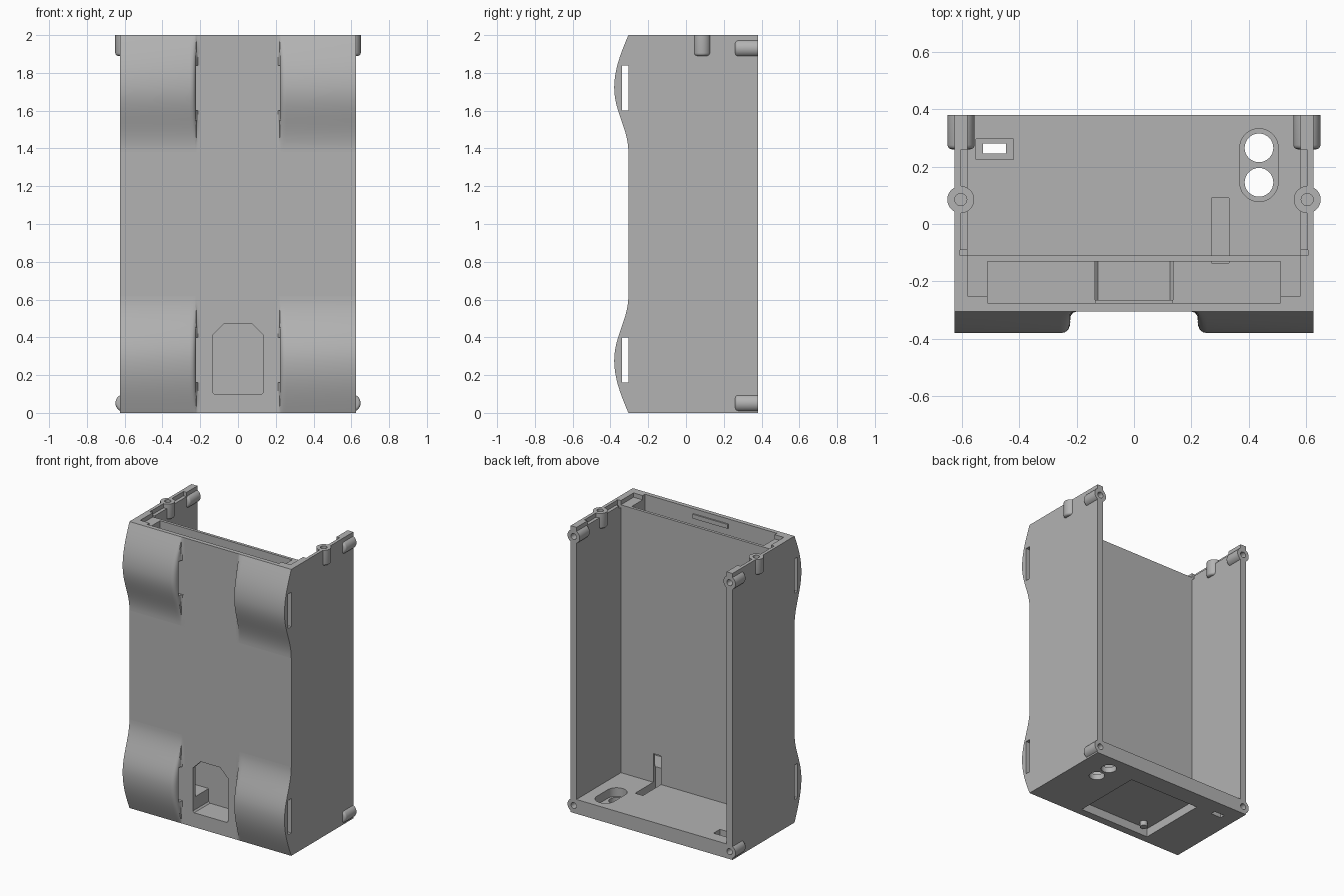
import bpy, bmesh
from math import sin, cos, pi
from mathutils import Matrix, Vector

if "Cube" in bpy.data.objects:
    bpy.data.objects.remove(bpy.data.objects["Cube"], do_unlink=True)

grey = bpy.data.materials.new("plain grey")
grey.use_nodes = True
grey.diffuse_color = (0.45, 0.45, 0.45, 1)
grey.node_tree.nodes["Principled BSDF"].inputs["Base Color"].default_value = (0.45, 0.45, 0.45, 1)


def finish(bm, name):
    bmesh.ops.recalc_face_normals(bm, faces=bm.faces)
    mesh = bpy.data.meshes.new(name)
    bm.to_mesh(mesh)
    bm.free()
    mesh.materials.append(grey)
    ob = bpy.data.objects.new(name, mesh)
    bpy.context.collection.objects.link(ob)
    return ob


def box(name, x0, x1, y0, y1, z0, z1):
    bm = bmesh.new()
    lo, hi = Vector((x0, y0, z0)), Vector((x1, y1, z1))
    bmesh.ops.create_cube(bm, size=1, matrix=Matrix.Translation((lo + hi) / 2)
                          @ Matrix.Diagonal((*(hi - lo), 1)))
    return finish(bm, name)


def prism(name, outline, start, end):
    """Extrude a closed outline of 3D points from start along the vector end."""
    bm = bmesh.new()
    face = bm.faces.new([bm.verts.new(Vector(p) + Vector(start)) for p in outline])
    ext = bmesh.ops.extrude_face_region(bm, geom=[face])
    bmesh.ops.translate(bm, vec=end, verts=[v for v in ext["geom"] if isinstance(v, bmesh.types.BMVert)])
    return finish(bm, name)


def rod(name, centre, r, length, along_y=False, round_end=0):
    """Cylinder whose rounded inner end faces -z, or -y when along_y is set."""
    bm = bmesh.new()
    bmesh.ops.create_cone(bm, cap_ends=True, segments=32, radius1=r, radius2=r, depth=length)
    if round_end:
        rim = [e for e in bm.edges if all(v.co.z < 0 for v in e.verts)]
        bmesh.ops.bevel(bm, geom=rim, offset=round_end, segments=4, profile=0.5, affect='EDGES')
    if along_y:
        bmesh.ops.rotate(bm, verts=bm.verts, matrix=Matrix.Rotation(-pi / 2, 3, 'X'))
    bmesh.ops.translate(bm, vec=centre, verts=bm.verts)
    return finish(bm, name)


def combine(target, tool, operation):
    bpy.context.view_layer.objects.active = target
    mod = target.modifiers.new("join", 'BOOLEAN')
    mod.operation, mod.solver, mod.object = operation, 'EXACT', tool
    bpy.ops.object.modifier_apply(modifier=mod.name)
    bpy.data.objects.remove(tool, do_unlink=True)


def cut(target, tool):
    combine(target, tool, 'DIFFERENCE')


# Main shell, open at the back and top
shell = box("shell", -0.625, 0.625, -0.305, 0.38, 0, 2)
cut(shell, box("interior", -0.58, 0.58, -0.11, 0.5, 0.1, 2.2))
cut(shell, box("front_pocket", -0.51, 0.51, -0.275, -0.13, 0.2, 2.2))
cut(shell, box("rim_recess", -0.58, 0.58, -0.25, -0.1, 1.97, 2.2))
cut(shell, box("lid_groove", -0.605, 0.605, -0.11, -0.09, 1.95, 2.2))
cut(shell, box("rim_step", -0.603, 0.603, -0.1, 0.26, 1.97, 2.2))

# Front window with clipped upper corners
w, low, high, clip = 0.135, 0.1, 0.47, 0.06
window = [(-w, 0, low + 0.01), (-w + 0.01, 0, low), (w - 0.01, 0, low), (w, 0, low + 0.01),
          (w, 0, high - clip), (w - clip, 0, high), (clip - w, 0, high), (-w, 0, high - clip)]
cut(shell, prism("window", window, (0, -0.5, 0), (0, 0.37, 0)))

# Cable channel and notch through the partition
cut(shell, box("channel", 0.27, 0.33, -0.135, 0.09, 0.05, 0.15))
cut(shell, box("notch", 0.27, 0.33, -0.135, -0.1, 0.05, 0.3))

# Oval pit with two round holes, and small slotted pit, in the floor
oval = []
for i in range(32):
    a = 2 * pi * (i + 0.5) / 32
    oval.append((0.067 * cos(a), 0.067 * sin(a) + (0.06 if sin(a) > 0 else -0.06), 0))
cut(shell, prism("oval_pit", oval, (0.435, 0.205, 0.04), (0, 0, 0.1)))
for y in (0.145, 0.265):
    cut(shell, rod("floor_hole", (0.435, y, 0.05), 0.05, 0.3))
cut(shell, box("slot_pit", -0.55, -0.42, 0.225, 0.295, 0.05, 0.15))
cut(shell, box("slot", -0.525, -0.445, 0.245, 0.28, -0.1, 0.15))

# Rectangular recess under the floor
cut(shell, box("base_recess", -0.32, 0.23, -0.25, 0.25, -0.1, 0.06))

# Screw bosses with blind holes
for s in (-1, 1):
    combine(shell, rod("rim_boss", (s * 0.603, 0.085, 1.945), 0.047, 0.11, False, 0.015), 'UNION')
    for z in (0.052, 1.93):
        combine(shell, rod("back_boss", (s * 0.602, 0.32, z), 0.047, 0.12, True, 0.015), 'UNION')
for s in (-1, 1):
    cut(shell, rod("rim_hole", (s * 0.603, 0.085, 2), 0.021, 0.16))
    for z in (0.052, 1.93):
        cut(shell, rod("back_hole", (s * 0.602, 0.38, z), 0.021, 0.18, True))
parts = [shell]

# Catch inside the front rim, and peg in the base recess
parts.append(box("lid_catch", -0.135, 0.135, -0.28, -0.265, 1.935, 1.965))
parts.append(rod("base_peg", (-0.25, -0.2, 0.045), 0.025, 0.04))


# Strap loops: swollen pads on the front, each with a slot running across
def swell(z):
    return sin(pi / 2 * z / 0.28) if z < 0.28 else 0.5 + 0.5 * cos(pi * (z - 0.28) / 0.34)


SLICES = [(0.2, 0), (0.212, 0.06), (0.22, 0.25), (0.223, 0.65), (0.229, 0.84),
          (0.24, 0.96), (0.255, 1), (0.625, 1)]


def strap_loop(name, sx, upper):
    bm = bmesh.new()
    rings = []
    for x, f in SLICES:
        pts = [(0.62 * i / 32, -0.305 - 0.075 * f * swell(0.62 * i / 32)) for i in range(33)]
        pts += [(0.62, -0.304), (0, -0.304)]
        rings.append([bm.verts.new((sx * x, y, 2 - z if upper else z)) for z, y in pts])
    for a, b in zip(rings, rings[1:]):
        for i in range(len(a)):
            j = (i + 1) % len(a)
            bm.faces.new((a[i], a[j], b[j], b[i]))
    bm.faces.new(rings[0])
    bm.faces.new(rings[-1])
    loop = finish(bm, name)
    z0, z1 = (1.6, 1.84) if upper else (0.16, 0.4)
    cut(loop, box("strap_slot", -0.8, 0.8, -0.34, -0.29, z0, z1))
    return loop


for sx, side in ((1, "left"), (-1, "right")):
    for upper in (False, True):
        parts.append(strap_loop(f"{'upper' if upper else 'lower'}_{side}_strap_loop", sx, upper))

# Smooth the curved surfaces, keep edges sharp
bpy.ops.object.select_all(action='DESELECT')
for ob in parts:
    ob.select_set(True)
bpy.context.view_layer.objects.active = shell
bpy.ops.object.shade_smooth_by_angle(angle=pi / 6)
